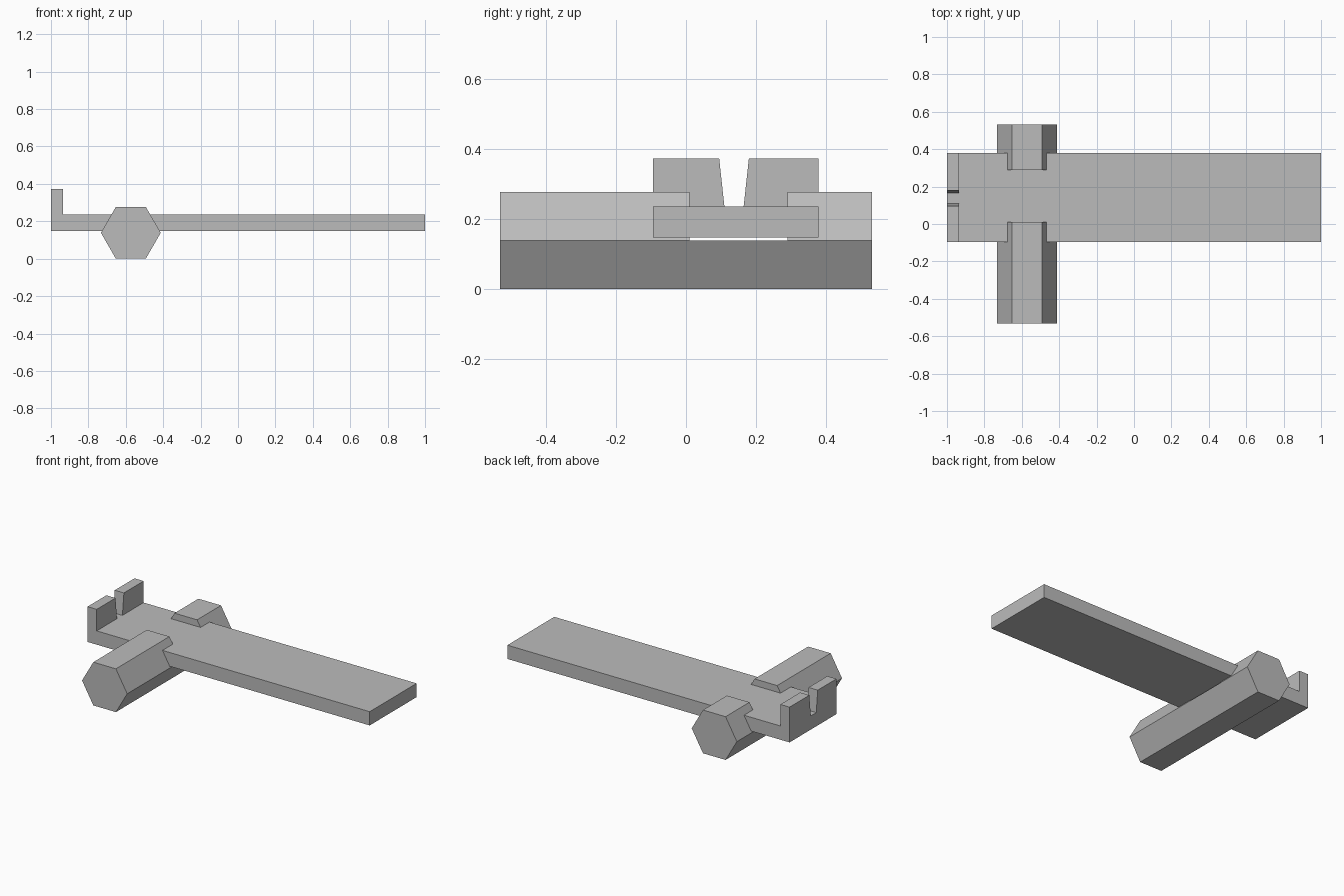
import bpy, bmesh, math
from mathutils import Vector

cube = bpy.data.objects.get("Cube")
if cube:
    bpy.data.objects.remove(cube, do_unlink=True)

GREY = (0.5, 0.5, 0.5, 1)
grey = bpy.data.materials.new("plain grey")
grey.use_nodes = True
grey.diffuse_color = GREY
grey.node_tree.nodes["Principled BSDF"].inputs["Base Color"].default_value = GREY


def prism(name, points, sweep):
    """Closed flat outline swept along a vector."""
    bm = bmesh.new()
    face = bm.faces.new([bm.verts.new(p) for p in points])
    swept = bmesh.ops.extrude_face_region(bm, geom=[face])
    moved = [v for v in swept["geom"] if isinstance(v, bmesh.types.BMVert)]
    bmesh.ops.translate(bm, verts=moved, vec=Vector(sweep))
    bmesh.ops.recalc_face_normals(bm, faces=bm.faces)
    mesh = bpy.data.meshes.new(name)
    bm.to_mesh(mesh)
    bm.free()
    mesh.materials.append(grey)
    obj = bpy.data.objects.new(name, mesh)
    bpy.context.collection.objects.link(obj)
    return obj


def box(name, low, high):
    (x0, y0, z0), (x1, y1, z1) = low, high
    outline = [(x0, y0, z0), (x1, y0, z0), (x1, y1, z0), (x0, y1, z0)]
    return prism(name, outline, (0, 0, z1 - z0))


front, back = -0.095, 0.38          # plate edges
bottom, top, lip_top = 0.147, 0.235, 0.373
lip_x = -0.935

# Long flat plate
box("plate", (lip_x, front, bottom), (1, back, top))

# Upright end lip with a tapered sighting notch
lip = [(front, bottom), (back, bottom), (back, lip_top), (0.18, lip_top),
       (0.165, top), (0.11, top), (0.095, lip_top), (front, lip_top)]
prism("notched_lip", [(-1, y, z) for y, z in lip], (lip_x + 1, 0, 0))

# Hexagonal crossbar, half cut away where the plate passes through
radius, centre_x = 0.16, -0.573
centre_z = radius * math.sin(math.pi / 3)
corners = [k * math.pi / 3 for k in range(6)]
bar = prism("hex_crossbar",
            [(centre_x + radius * math.cos(a), -0.532, centre_z + radius * math.sin(a))
             for a in corners], (0, 1.064, 0))
cutter = box("crossbar_slot_cutter", (-0.8, 0.01, centre_z), (-0.35, 0.29, 0.4))
cutter.hide_render = True
slot = bar.modifiers.new("slot", "BOOLEAN")
slot.operation = "DIFFERENCE"
slot.solver = "EXACT"
slot.object = cutter
bpy.context.view_layer.objects.active = bar
bpy.ops.object.modifier_apply(modifier=slot.name)
bpy.data.objects.remove(cutter, do_unlink=True)
